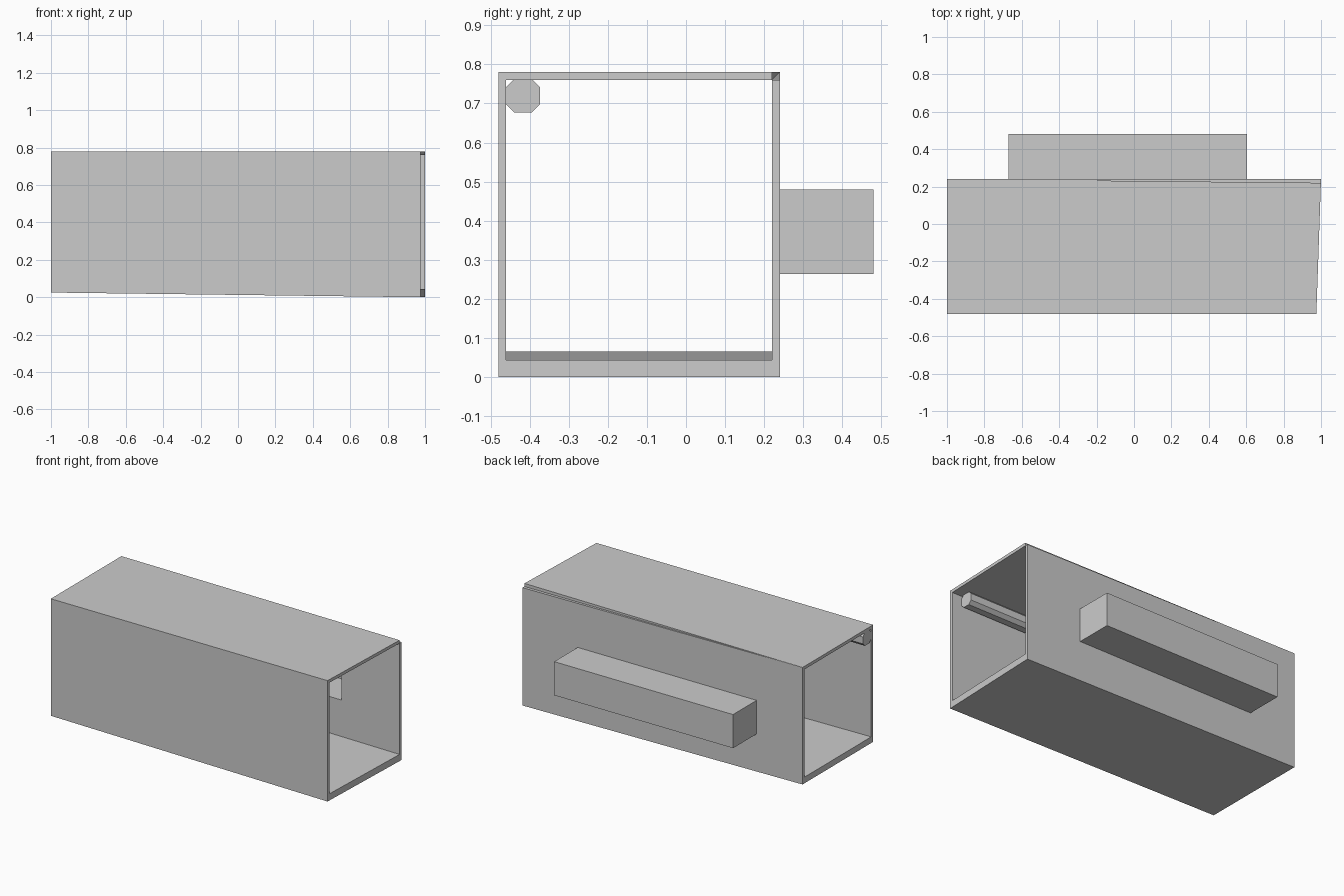
import bpy, bmesh

if "Cube" in bpy.data.objects:
    bpy.data.objects.remove(bpy.data.objects["Cube"])

T = 0.02                                # panel thickness
Y0, Y1 = -0.48, 0.24                    # front and back of the tube


def end_x(y):
    """Right end of the tube is cut slightly askew."""
    return 0.975 + 0.025 * (y - Y0) / (Y1 - Y0)


def loft(name, left, right):
    """Solid between two cross-sections given as (x, y, z) loops."""
    bm = bmesh.new()
    a = [bm.verts.new(p) for p in left]
    b = [bm.verts.new(p) for p in right]
    n = len(a)
    bm.faces.new(a)
    bm.faces.new(b[::-1])
    for i in range(n):
        j = (i + 1) % n
        bm.faces.new((a[i], b[i], b[j], a[j]))
    bmesh.ops.recalc_face_normals(bm, faces=bm.faces)
    mesh = bpy.data.meshes.new(name)
    bm.to_mesh(mesh)
    bm.free()
    obj = bpy.data.objects.new(name, mesh)
    bpy.context.collection.objects.link(obj)
    return obj


def rect(y0, y1, z0, z1):
    return [(y0, z0), (y1, z0), (y1, z1), (y0, z1)]


def panel(name, left, right):
    """Tube panel; each end is a (y0, y1, z0, z1) rectangle."""
    return loft(name, [(-1, y, z) for y, z in rect(*left)],
                [(end_x(y), y, z) for y, z in rect(*right)])


def box(name, x0, x1, *yz):
    return loft(name, [(x0, y, z) for y, z in rect(*yz)],
                [(x1, y, z) for y, z in rect(*yz)])


def cut(obj, cutter):
    mod = obj.modifiers.new("opening", 'BOOLEAN')
    mod.object, mod.operation, mod.solver = cutter, 'DIFFERENCE', 'EXACT'
    cutter.hide_render = True
    cutter.hide_set(True)


# tube: tilted floor, two walls, and a roof leaving a tapering notch at the back
panel("floor", (Y0, Y1, 0.025, 0.065), (Y0, Y1, 0, 0.043))
panel("front_wall", (Y0, Y0 + T, 0.065, 0.76), (Y0, Y0 + T, 0.043, 0.76))
back = panel("back_wall", (Y1 - T, Y1, 0.065, 0.78), (Y1 - T, Y1, 0.043, 0.76))
panel("roof", (Y0, Y1, 0.76, 0.78), (Y0, Y1 - T, 0.76, 0.78))

# hollow bay on the back wall, open to the inside of the tube
bay = box("back_bay", -0.672, 0.605, Y1, 0.48, 0.263, 0.48)
opening = box("bay_opening_cutter", -0.672 + T, 0.605 - T, 0.15, 0.48 - T, 0.263 + T, 0.48 - T)
cut(bay, opening)
cut(back, opening)

# eight-sided rod under the roof along the front wall
cy, cz, r, c = -0.417, 0.72, 0.043, 0.022
octagon = [(-r, -c), (-c, -r), (c, -r), (r, -c), (r, c), (c, r), (-c, r), (-r, c)]
loft("inner_rod", [(-1, cy + y, cz + z) for y, z in octagon],
     [(0.907, cy + y, cz + z) for y, z in octagon])
